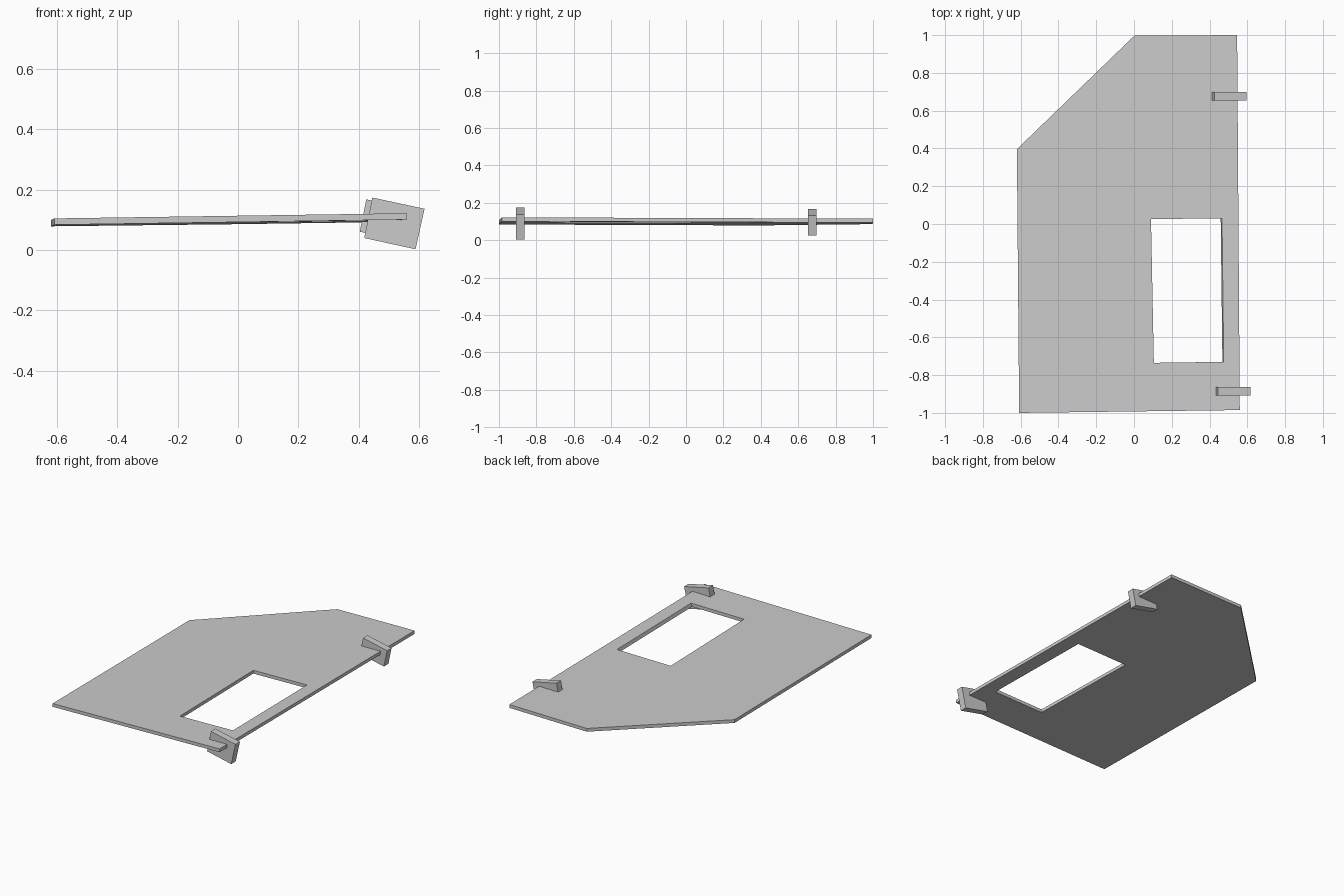
import bpy
import bmesh
from mathutils import Vector

cube = bpy.data.objects.get("Cube")
if cube:
    bpy.data.objects.remove(cube, do_unlink=True)

grey = bpy.data.materials.new("plain grey")
grey.use_nodes = True
colour = (0.6, 0.6, 0.6, 1)
grey.diffuse_color = colour
grey.node_tree.nodes["Principled BSDF"].inputs["Base Color"].default_value = colour


def add_object(name, bm):
    bmesh.ops.recalc_face_normals(bm, faces=bm.faces)
    mesh = bpy.data.meshes.new(name)
    bm.to_mesh(mesh)
    bm.free()
    mesh.materials.append(grey)
    obj = bpy.data.objects.new(name, mesh)
    bpy.context.collection.objects.link(obj)
    return obj


def panel_height(x, y):
    """Top surface of the gently tilted panel."""
    return 0.1104 + 0.0147 * x - 0.0035 * y


def make_panel(outline, opening, thickness, undercut):
    bm = bmesh.new()
    loops = []
    for depth in (0, thickness):
        edges = []
        for path in (outline, opening):
            verts = []
            for x, y in path:
                # the +x wall of the opening leans inward below
                lean = undercut if path is opening and x > 0.3 and depth else 0
                verts.append(bm.verts.new((x - lean, y, panel_height(x, y) - depth)))
            loops.append(verts)
            edges += [bm.edges.new((verts[i - 1], verts[i])) for i in range(len(verts))]
        bmesh.ops.triangle_fill(bm, edges=edges, use_beauty=True,
                                normal=Vector((0, 0, 1)))
    # side walls of the outline and of the opening
    for top, bottom in ((loops[0], loops[2]), (loops[1], loops[3])):
        for i in range(len(top)):
            bm.faces.new((top[i - 1], top[i], bottom[i], bottom[i - 1]))
    return add_object("door_panel", bm)


def make_hinge(name, profile, y_front, width):
    bm = bmesh.new()
    front = [bm.verts.new((x, y_front, z)) for x, z in profile]
    back = [bm.verts.new((x, y_front + width, z)) for x, z in profile]
    bm.faces.new(front)
    bm.faces.new(back[::-1])
    for i in range(len(front)):
        bm.faces.new((front[i - 1], front[i], back[i], back[i - 1]))
    return add_object(name, bm)


# Panel with a clipped corner and a window opening
make_panel(
    outline=[(-0.608, -1), (0.56, -0.985), (0.546, 1), (0.002, 0.997), (-0.62, 0.396)],
    opening=[(0.105, -0.735), (0.475, -0.73), (0.466, 0.03), (0.09, 0.026)],
    thickness=0.021, undercut=0.007)

# Two tilted hinge plates along the +x edge
make_hinge("front_hinge", [(0.445, 0.174), (0.618, 0.137), (0.588, 0.003), (0.418, 0.04)],
           -0.908, 0.045)
make_hinge("back_hinge", [(0.425, 0.168), (0.595, 0.132), (0.572, 0.025), (0.403, 0.061)],
           0.653, 0.045)
